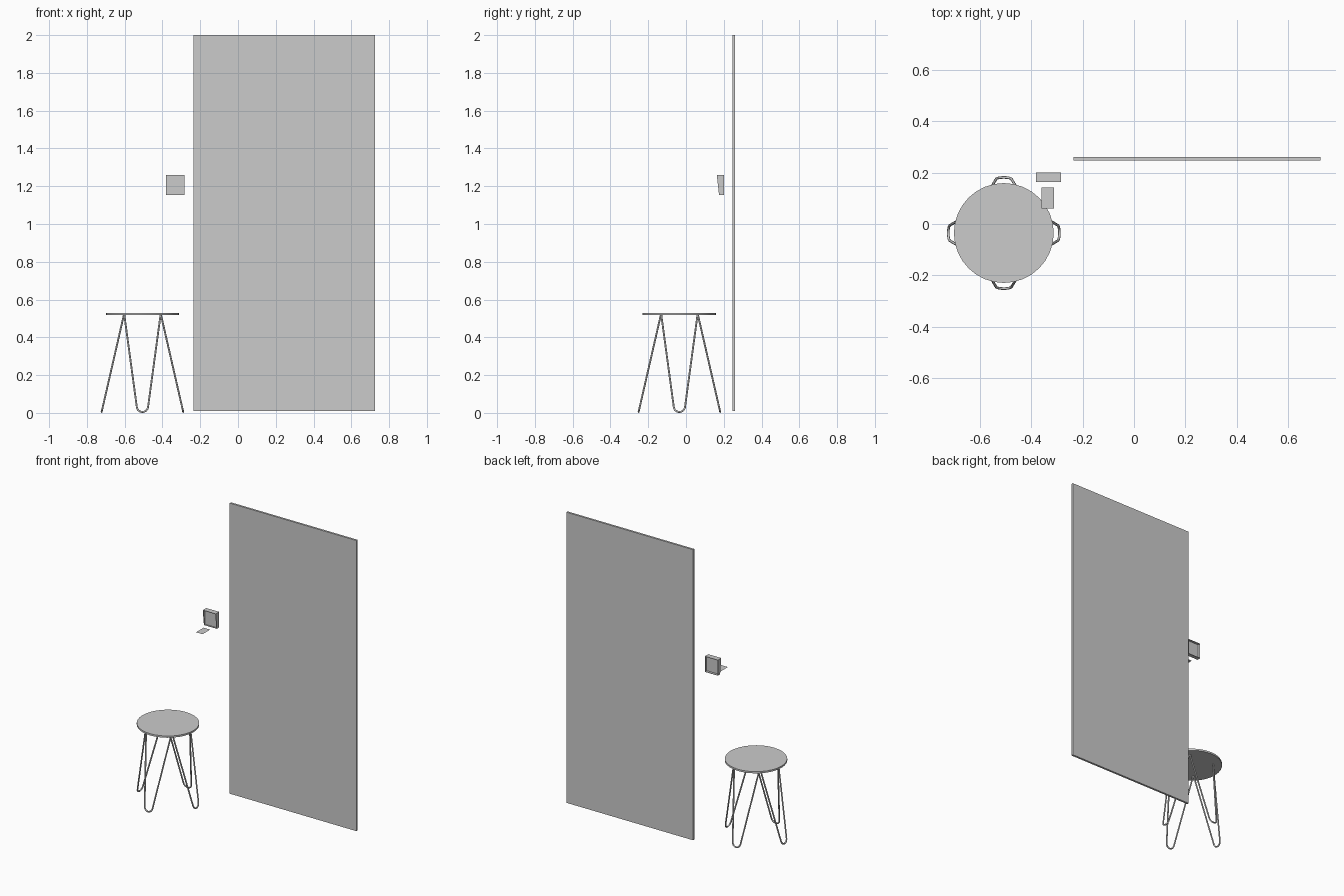
import bpy, bmesh, math
from mathutils import Vector, Matrix

if "Cube" in bpy.data.objects:
    bpy.data.objects.remove(bpy.data.objects["Cube"])


def mesh_object(name, verts, faces):
    mesh = bpy.data.meshes.new(name)
    mesh.from_pydata(verts, [], faces)
    bm = bmesh.new()
    bm.from_mesh(mesh)
    bmesh.ops.recalc_face_normals(bm, faces=bm.faces)
    bm.to_mesh(mesh)
    bm.free()
    obj = bpy.data.objects.new(name, mesh)
    bpy.context.collection.objects.link(obj)
    return obj


def box(name, lo, hi):
    lo, hi = Vector(lo), Vector(hi)
    bpy.ops.mesh.primitive_cube_add(size=1, location=(lo + hi) / 2)
    obj = bpy.context.object
    obj.name = name
    obj.scale = hi - lo
    bpy.ops.object.transform_apply(location=False, rotation=False, scale=True)
    return obj


# Tall thin panel
box("tall_panel", (-0.235, 0.246, 0.01), (0.725, 0.26, 2.0))

# Stool seat
CENTER = Vector((-0.506, -0.035, 0))
bpy.ops.mesh.primitive_cylinder_add(vertices=32, radius=0.194, depth=0.012,
                                    location=CENTER + Vector((0, 0, 0.524)))
bpy.context.object.name = "stool_seat"
bpy.ops.object.shade_smooth_by_angle(angle=math.radians(40))

# Hairpin leg profile: straight rods joined by a round bend, splayed outwards
TOP, LOW, BEND = 0.52, 0.005, 0.03
slope = math.atan2(0.062, 0.475)
profile = [(-0.096, TOP)]
for i in range(13):
    a = math.pi + slope + (math.pi - 2 * slope) * i / 12
    profile.append((BEND * math.cos(a), LOW + BEND + BEND * math.sin(a)))
profile.append((0.096, TOP))


def hairpin_leg(name, angle):
    curve = bpy.data.curves.new(name, 'CURVE')
    curve.dimensions = '3D'
    curve.bevel_depth = 0.005
    curve.bevel_resolution = 2
    curve.use_fill_caps = True
    spline = curve.splines.new('POLY')
    spline.points.add(len(profile) - 1)
    turn = Matrix.Rotation(angle, 3, 'Z')
    for point, (u, z) in zip(spline.points, profile):
        out = 0.098 + 0.118 * (TOP - z) / (TOP - LOW)
        point.co = (*(CENTER + turn @ Vector((u, -out, z))), 1)
    obj = bpy.data.objects.new(name, curve)
    bpy.context.collection.objects.link(obj)
    bpy.ops.object.select_all(action='DESELECT')
    obj.select_set(True)
    bpy.context.view_layer.objects.active = obj
    bpy.ops.object.convert(target='MESH')
    bpy.ops.object.shade_smooth_by_angle(angle=math.radians(50))


for i, side in enumerate(("front", "right", "back", "left")):
    hairpin_leg(side + "_stool_leg", i * math.pi / 2)

# Small wall frame: four thin walls, deeper at the top, open front and back
X0, X1, Z0, Z1 = -0.381, -0.283, 1.153, 1.26
T = 0.003


def front_y(z):
    return 0.175 + (0.163 - 0.175) * (z - Z0) / (Z1 - Z0)


def ring(inset, back):
    corners = ((X0 + inset, Z0 + inset), (X1 - inset, Z0 + inset),
               (X1 - inset, Z1 - inset), (X0 + inset, Z1 - inset))
    return [(x, 0.2 if back else front_y(z), z) for x, z in corners]


rings = ring(0, False) + ring(0, True) + ring(T, True) + ring(T, False)
faces = [(4 * r + i, 4 * r + (i + 1) % 4,
          4 * ((r + 1) % 4) + (i + 1) % 4, 4 * ((r + 1) % 4) + i)
         for r in range(4) for i in range(4)]
mesh_object("small_frame", rings, faces)

# Backing sheet set inside the frame
mesh_object("frame_backing", [(x, 0.184, z) for x, y, z in ring(T, False)], [(0, 1, 2, 3)])

# Loose flat card in front of the frame
mesh_object("flat_card", [(-0.36, 0.06, Z0), (-0.31, 0.06, Z0),
                          (-0.31, 0.142, Z0), (-0.36, 0.142, Z0)], [(0, 1, 2, 3)])
